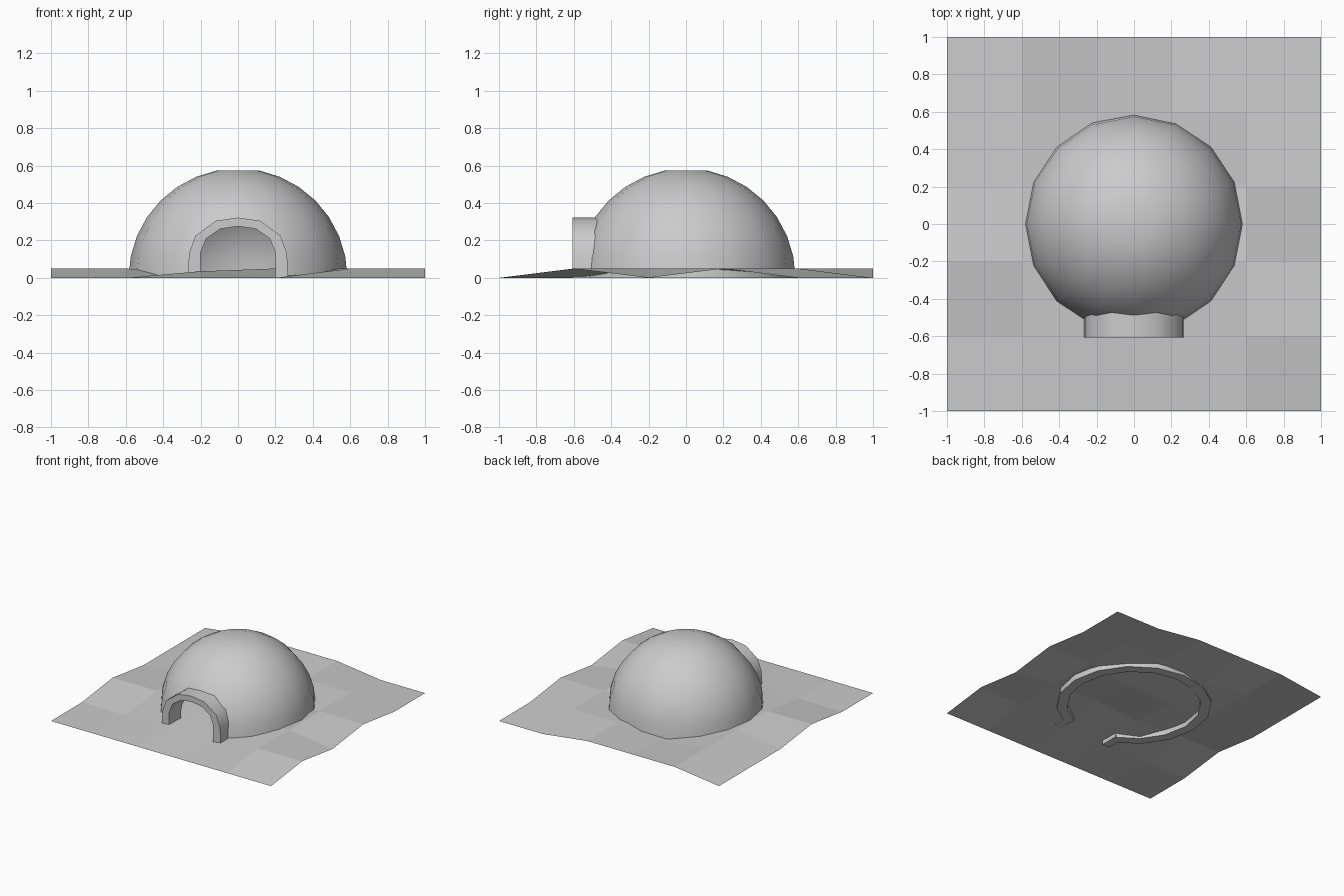
import bpy, bmesh, math

if "Cube" in bpy.data.objects:
    bpy.data.objects.remove(bpy.data.objects["Cube"])

snow = bpy.data.materials.new("pale_grey_snow")
snow.diffuse_color = (0.6, 0.6, 0.6, 1)
snow.use_nodes = True
snow.node_tree.nodes["Principled BSDF"].inputs["Base Color"].default_value = snow.diffuse_color


def make_object(name, bm):
    bmesh.ops.recalc_face_normals(bm, faces=bm.faces)
    mesh = bpy.data.meshes.new(name)
    bm.to_mesh(mesh)
    bm.free()
    mesh.materials.append(snow)
    obj = bpy.data.objects.new(name, mesh)
    bpy.context.collection.objects.link(obj)
    return obj


def select_only(obj):
    bpy.ops.object.select_all(action='DESELECT')
    obj.select_set(True)
    bpy.context.view_layer.objects.active = obj


def arch(half):
    """Mirror half an arch (x >= 0, foot to crown) into a full x,z profile."""
    return half + [(-x, z) for x, z in reversed(half[:-1])]


def extrude_profile(name, profile, y0, y1):
    bm = bmesh.new()
    rings = [[bm.verts.new((x, y, z)) for x, z in profile] for y in (y0, y1)]
    n = len(profile)
    for i in range(n):
        j = (i + 1) % n
        bm.faces.new((rings[0][i], rings[0][j], rings[1][j], rings[1][i]))
    bm.faces.new(rings[0])
    bm.faces.new(rings[1])
    return make_object(name, bm)


# Snowy ground: 5 x 5 uneven grid, rows from front to back
H = 0.05
bumps = ["000000", "001011", "110110", "010011", "010110", "011100"]
bm = bmesh.new()
grid = [[bm.verts.new((-1 + 0.4 * i, -1 + 0.4 * j, H * int(c)))
         for i, c in enumerate(row)] for j, row in enumerate(bumps)]
# gentler heights around and behind the left door foot
grid[1][2].co.z = 0.035
grid[2][2].co.z = 0.025
for j in range(5):
    for i in range(5):
        bm.faces.new((grid[j][i], grid[j][i + 1], grid[j + 1][i + 1], grid[j + 1][i]))
ground = make_object("snow_ground", bm)

# Dome: thick hollow half sphere with a flattened crown
bm = bmesh.new()
rims = []
for radius in (0.585, 0.505):
    levels = []
    for k in range(8):
        a = math.radians(11.25 * k)
        levels.append([bm.verts.new((radius * math.cos(a) * math.cos(t),
                                     radius * math.cos(a) * math.sin(t),
                                     radius * math.sin(a)))
                       for t in [math.tau * s / 16 for s in range(16)]])
    for low, high in zip(levels, levels[1:]):
        for s in range(16):
            e = (s + 1) % 16
            bm.faces.new((low[s], low[e], high[e], high[s]))
    bm.faces.new(levels[-1])
    rims.append(levels[0])
for s in range(16):
    e = (s + 1) % 16
    bm.faces.new((rims[0][s], rims[0][e], rims[1][e], rims[1][s]))
dome = make_object("dome", bm)

# Entrance: arched band, plus a cutter that opens the dome behind it
outer = arch([(0.268, 0), (0.262, 0.13), (0.228, 0.225), (0.12, 0.305), (0, 0.322)])
inner = arch([(0.2, 0), (0.2, 0.135), (0.17, 0.21), (0.095, 0.262), (0, 0.276)])
entrance = extrude_profile("entrance_arch", outer + inner[::-1], -0.607, -0.455)
cutter_profile = [(0.2, -0.1)] + inner + [(-0.2, -0.1)]
cutter = extrude_profile("door_cutter", cutter_profile, -0.75, -0.25)
cutter.hide_render = True

mod = dome.modifiers.new("door_opening", 'BOOLEAN')
mod.operation = 'DIFFERENCE'
mod.solver = 'EXACT'
mod.object = cutter
select_only(dome)
bpy.ops.object.modifier_apply(modifier=mod.name)
bpy.data.objects.remove(cutter, do_unlink=True)

# Smooth dome and arch, keeping rims sharp; the ground stays flat
for obj in (dome, entrance):
    select_only(obj)
    bpy.ops.object.shade_smooth_by_angle(angle=math.radians(40))
